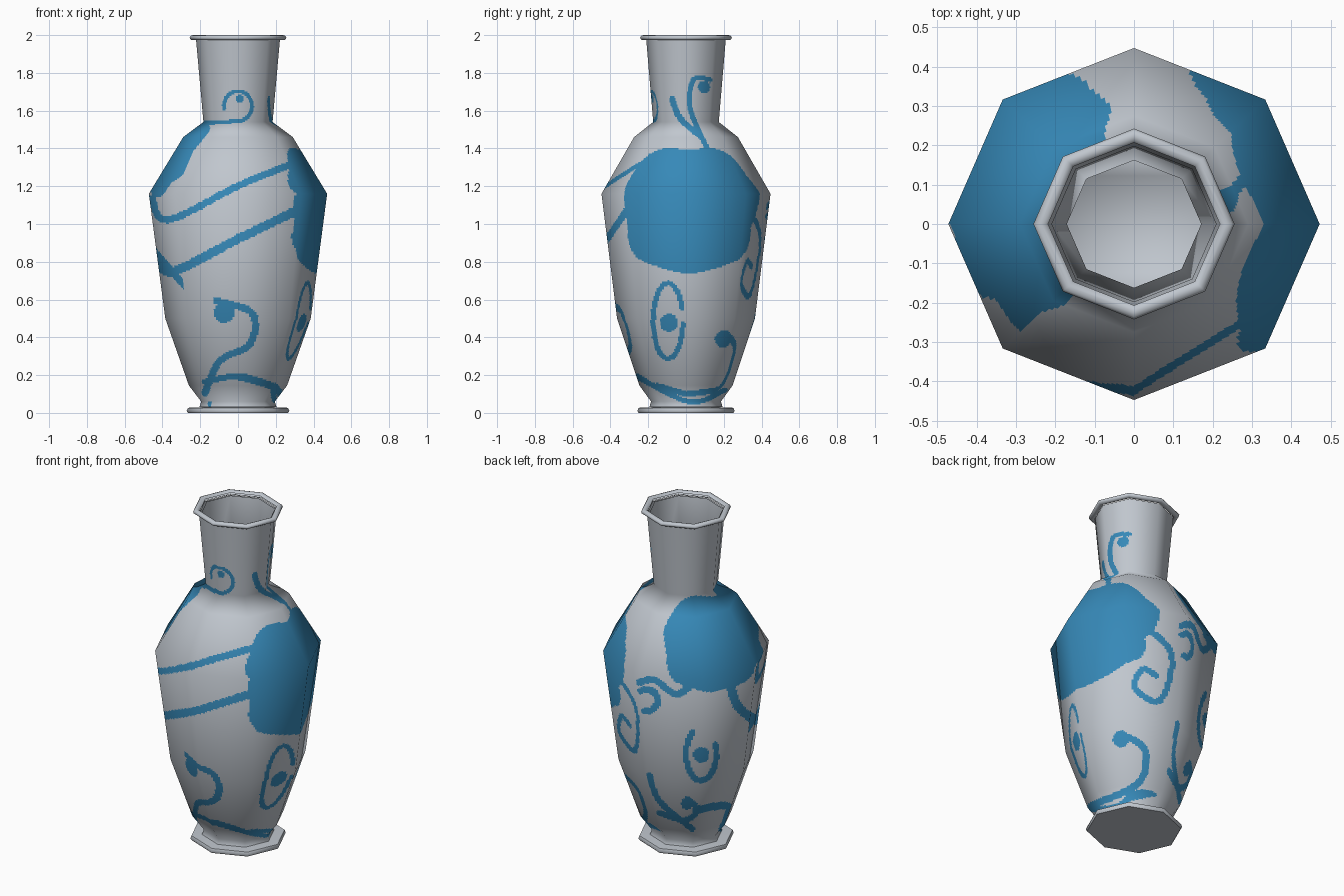
import bpy, bmesh, math
from mathutils import Vector

if "Cube" in bpy.data.objects:
    bpy.data.objects.remove(bpy.data.objects["Cube"])

YS = 0.948  # the vase is slightly narrower front to back


def material(name, col):
    m = bpy.data.materials.new(name)
    m.diffuse_color = (*col, 1)
    m.use_nodes = True
    m.node_tree.nodes["Principled BSDF"].inputs["Base Color"].default_value = m.diffuse_color
    return m


GLAZE = material("pale grey glaze", (0.53, 0.57, 0.62))
BLUE = material("blue paint", (0.037, 0.25, 0.48))


def ring_point(t, r, z):
    """Point on an eight-sided ring; t counts corners (0 to 8)."""
    k = math.floor(t)
    a, b = [Vector((math.cos(q * math.pi / 4), YS * math.sin(q * math.pi / 4), 0)) for q in (k, k + 1)]
    return a.lerp(b, t - k) * r + Vector((0, 0, z))


def lathe(name, profile, per_side=1, cap_start=False, cap_end=False):
    n = 8 * per_side
    bm = bmesh.new()
    rings = [[bm.verts.new(ring_point(i / per_side, r, z)) for i in range(n)] for r, z in profile]
    for lo, hi in zip(rings, rings[1:]):
        for i in range(n):
            j = (i + 1) % n
            bm.faces.new((lo[i], lo[j], hi[j], hi[i]))
    if cap_start:
        bm.faces.new(rings[0][::-1])
    if cap_end:
        bm.faces.new(rings[-1])
    me = bpy.data.meshes.new(name)
    bm.to_mesh(me)
    bm.free()
    ob = bpy.data.objects.new(name, me)
    bpy.context.collection.objects.link(ob)
    me.materials.append(GLAZE)
    me.materials.append(BLUE)
    return ob


def smooth(ob):
    bpy.ops.object.select_all(action='DESELECT')
    ob.select_set(True)
    bpy.context.view_layer.objects.active = ob
    bpy.ops.object.shade_smooth_by_angle(angle=math.radians(55))


# Foot plate, rolled rim and hollow inside
WALL = [(0.205, 0.03), (0.195, 0.06), (0.26, 0.145), (0.385, 0.5), (0.472, 1.16),
        (0.29, 1.46), (0.183, 1.54), (0.222, 1.975)]
smooth(lathe("foot", [(0.265, 0), (0.272, 0.01), (0.265, 0.027), (0.19, 0.03)], cap_start=True))
roll = [math.radians(a) for a in range(-150, 200, 40)]
smooth(lathe("rim", [(0.237 + 0.019 * math.cos(a), 1.986 + 0.014 * math.sin(a)) for a in roll]))
smooth(lathe("inside", [(r - 0.012, z) for r, z in WALL[:0:-1]], cap_end=True))

# Outer wall: finely divided so that the brushwork can be set per face
SIDE, STEP = 28, 0.0085
seg_n = [Vector((b[1] - a[1], a[0] - b[0])).normalized() for a, b in zip(WALL, WALL[1:])]
corner_n = [seg_n[0]] + [(p + q).normalized() for p, q in zip(seg_n, seg_n[1:])] + [seg_n[-1]]
corner_n[-2] = seg_n[-1]
fine, fine_n = [], []
for i, (a, b) in enumerate(zip(WALL, WALL[1:])):
    k = max(1, round(math.dist(a, b) / STEP))
    for s in range(k):
        fine.append(tuple(Vector(a).lerp(Vector(b), s / k)))
        fine_n.append(corner_n[i].lerp(corner_n[i + 1], s / k))
fine.append(WALL[-1])
fine_n.append(corner_n[-1])
wall = lathe("vase_wall", fine, SIDE)


class Side:
    """Brushwork drawn flat and projected onto the wall from one direction."""

    def __init__(self, turn, tilt, cx, cy, scale):
        a, e = math.radians(turn), math.radians(tilt)
        self.across = Vector((math.cos(a), math.sin(a), 0))
        self.face = Vector((math.sin(a) * math.cos(e), -math.cos(a) * math.cos(e), math.sin(e)))
        self.up = self.face.cross(self.across)
        self.cx, self.cy, self.scale = cx, cy, scale
        self.strokes = []

    def add(self, w, pts):
        xs, ys = [p[0] for p in pts], [p[1] for p in pts]
        self.strokes.append((w / 2, pts, min(xs) - w, max(xs) + w, min(ys) - w, max(ys) + w))

    def dot(self, x, y, r):
        self.add(2 * r, [(x, y)])

    def brush(self, w, *pts):
        """Smooth curve through the points."""
        p = [Vector(q) for q in (pts[0], *pts, pts[-1])]
        out = []
        for a, b, c, d in zip(p, p[1:], p[2:], p[3:]):
            for i in range(6):
                t = i / 6
                out.append((2 * b + (c - a) * t + (2 * a - 5 * b + 4 * c - d) * t ** 2
                            + (3 * b - a - 3 * c + d) * t ** 3) / 2)
        self.add(w, [tuple(q) for q in out + [p[-1]]])

    def arc(self, w, x, y, rx, ry, start, end):
        ang = [math.radians(start + (end - start) * i / 20) for i in range(21)]
        self.add(w, [(x + rx * math.cos(a), y - ry * math.sin(a)) for a in ang])

    def patch(self, x, y, rx, ry):
        """Filled, squarish patch with a wavy edge."""
        pts = []
        for i in range(60):
            a = i * math.pi / 30
            c, s = math.cos(a), math.sin(a)
            r = (abs(c) ** 2.7 + abs(s) ** 2.7) ** (-1 / 2.7) * (1 + 0.025 * math.sin(7 * a))
            pts.append((x + rx * r * c, y - ry * r * s))
        self.add(0, pts)

    def covers(self, c, n):
        if n.dot(self.face) < 0.12:
            return False
        x, y = self.cx + self.scale * c.dot(self.across), self.cy - self.scale * c.dot(self.up)
        for r, pts, x0, x1, y0, y1 in self.strokes:
            if x0 < x < x1 and y0 < y < y1:
                if inside(x, y, pts) if r == 0 else near(x, y, pts, r):
                    return True
        return False


def near(x, y, pts, r):
    for a, b in zip(pts, pts[1:] or pts):
        dx, dy = b[0] - a[0], b[1] - a[1]
        t = max(0, min(1, ((x - a[0]) * dx + (y - a[1]) * dy) / (dx * dx + dy * dy or 1)))
        if (x - a[0] - t * dx) ** 2 + (y - a[1] - t * dy) ** 2 < r * r:
            return True
    return False


def inside(x, y, pts):
    hit = False
    for (ax, ay), (bx, by) in zip(pts, pts[1:] + pts[:1]):
        if (ay > y) != (by > y) and x < ax + (y - ay) * (bx - ax) / (by - ay):
            hit = not hit
    return hit


# Front: neck curl, two slanting bands, low hook
front = Side(0, 0, 238, 224, 189)
front.arc(4, 238, 106, 14, 15, -90, 190)
front.brush(4, (203, 123), (238, 121))
front.dot(240, 99, 4)
front.brush(14, (203, 128), (182, 155), (158, 190))
front.brush(7, (152, 198), (168, 220), (240, 185), (302, 160))
front.brush(9, (160, 264), (175, 271), (240, 238), (304, 207))
front.dot(224, 313, 10)
front.brush(7, (216, 301), (252, 313), (250, 344), (220, 361), (205, 393))
front.brush(6, (205, 382), (240, 376), (276, 387))

# Right: large patch, neck curl and leaf, eye
right = Side(90, 0, 686, 224, 189)
right.patch(689, 210, 64, 62)
right.dot(704, 87, 6)
right.brush(5, (710, 80), (694, 79), (690, 108), (708, 150))
right.brush(6, (672, 99), (680, 118), (700, 136))
right.arc(5, 668, 321, 15, 38, 20, 355)
right.dot(669, 323, 9)
right.brush(5, (637, 377), (690, 402), (725, 390))

# Back right: spiral and hook
back_right = Side(140, -28, 1134, 671, 180)
back_right.brush(6, (1140, 625), (1171, 655), (1160, 702), (1135, 690), (1142, 671), (1156, 677))
back_right.dot(1121, 741, 8)
back_right.brush(7, (1122, 736), (1145, 752), (1138, 785), (1092, 806))

# Back left: second patch, tails, eye, scrolls by the foot
back_left = Side(215, 22, 686, 672, 180)
back_left.patch(711, 640, 46, 47)
back_left.patch(598, 655, 28, 38)
back_left.brush(7, (640, 679), (655, 676), (675, 690), (690, 682))
back_left.arc(7, 647, 697, 11, 11, 120, -100)
back_left.brush(9, (730, 680), (737, 703), (760, 724))
back_left.dot(701, 752, 8)
back_left.arc(6, 701, 751, 15, 27, 125, 380)
back_left.brush(6, (650, 773), (660, 800), (692, 828))
back_left.dot(687, 802, 6)
back_left.brush(6, (687, 797), (697, 808), (685, 819), (660, 812))
back_left.brush(8, (697, 808), (728, 806), (722, 830))

me = wall.data
for p in me.polygons:
    p.use_smooth = True
    c = p.center - Vector((0, 0, 1))
    if any(s.covers(c, p.normal) for s in (front, right, back_right, back_left)):
        p.material_index = 1

# Soft shading across the eight flat sides
around = [ring_point(i / SIDE, 1, 0) for i in range(8 * SIDE)]
around = [Vector((d.x, d.y / YS ** 2, 0)).normalized() for d in around]
me.normals_split_custom_set_from_vertices(
    [(d.x * out, d.y * out, rise) for out, rise in fine_n for d in around])
